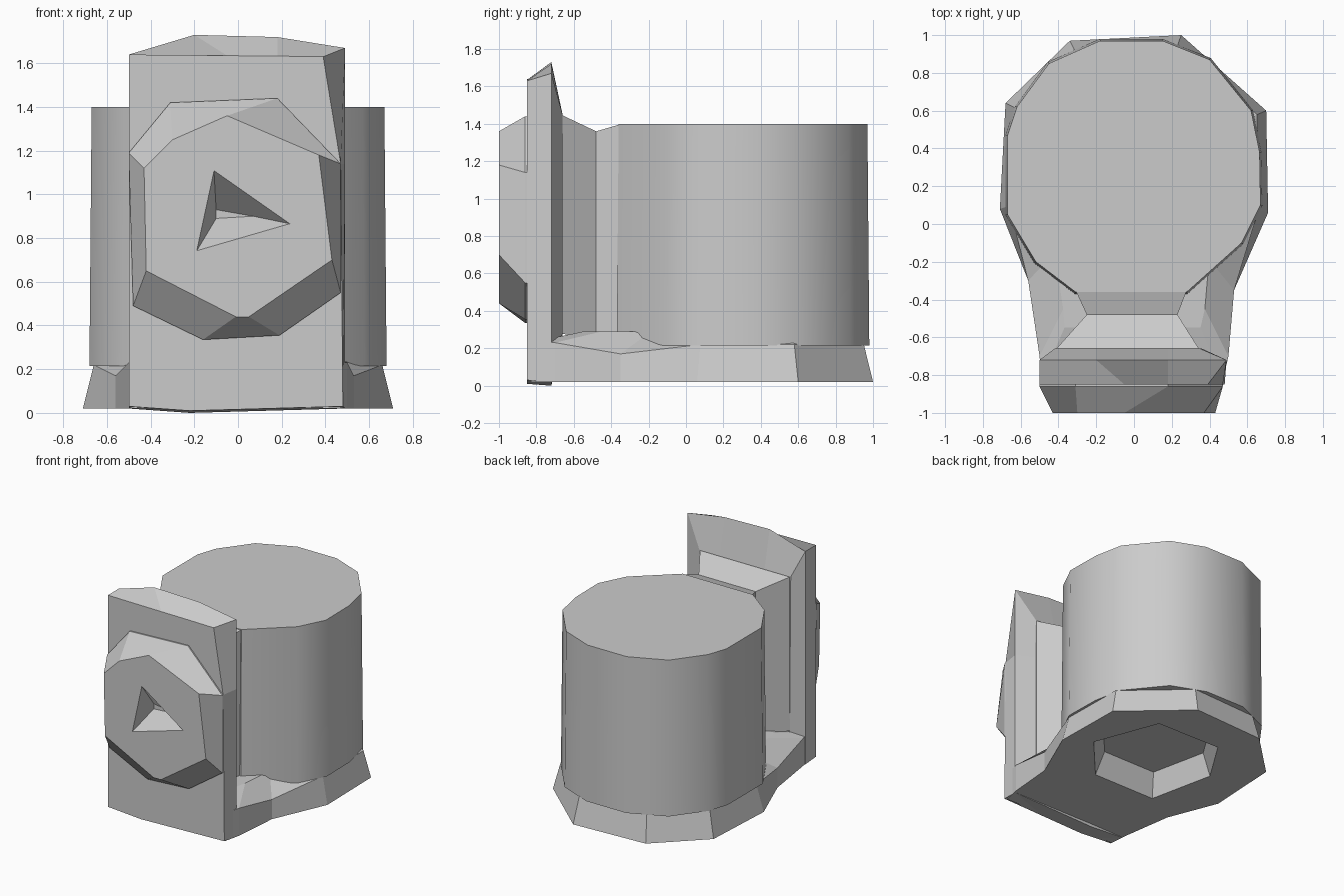
import bpy, bmesh, math

old = bpy.data.objects.get("Cube")
if old:
    bpy.data.objects.remove(old, do_unlink=True)

grey = bpy.data.materials.new("plain grey")
grey.use_nodes = True
tone = (0.6, 0.6, 0.6, 1)
grey.diffuse_color = tone
grey.node_tree.nodes["Principled BSDF"].inputs["Base Color"].default_value = tone


def loft(name, rings):
    """Closed solid through rings that have equal point counts."""
    bm = bmesh.new()
    loops = [[bm.verts.new(p) for p in ring] for ring in rings]
    n = len(loops[0])
    for a, b in zip(loops, loops[1:]):
        for i in range(n):
            j = (i + 1) % n
            bm.faces.new((a[i], a[j], b[j], b[i]))
    bm.faces.new(loops[0][::-1])
    bm.faces.new(loops[-1])
    bmesh.ops.recalc_face_normals(bm, faces=bm.faces)
    mesh = bpy.data.meshes.new(name)
    bm.to_mesh(mesh)
    bm.free()
    mesh.materials.append(grey)
    obj = bpy.data.objects.new(name, mesh)
    bpy.context.collection.objects.link(obj)
    return obj


def flat(points, z):
    return [(x, y, z) for x, y in points]


def upright(points, y):
    return [(x, y, z) for x, z in points]


def scaled(points, s, cx=0.0, cy=0.3):
    return [(cx + (x - cx) * s, cy + (y - cy) * s) for x, y in points]


def carve(target, cutter):
    mod = target.modifiers.new("recess", 'BOOLEAN')
    mod.operation = 'DIFFERENCE'
    mod.solver = 'EXACT'
    mod.object = cutter
    cutter.hide_render = True
    cutter.hide_set(True)


# Drum: many-sided body
drum_outline = [(0.28, -0.36), (0.57, -0.1), (0.67, 0.1), (0.665, 0.38),
                (0.62, 0.6), (0.4, 0.87), (0.15, 0.97), (-0.18, 0.97),
                (-0.45, 0.85), (-0.62, 0.62), (-0.67, 0.47), (-0.67, 0.05),
                (-0.52, -0.2), (-0.31, -0.36)]
drum = loft("drum", [flat(scaled(drum_outline, 1.015), 0.215),
                     flat(drum_outline, 1.4)])
bpy.ops.object.select_all(action='DESELECT')
bpy.context.view_layer.objects.active = drum
drum.select_set(True)
bpy.ops.object.shade_smooth_by_angle(angle=math.radians(31))
drum.select_set(False)

# Base: wide foot, tucked into the drum at the rear, a ledge at the front
base_outline = [(-0.49, -0.83), (-0.2, -0.83), (0.47, -0.83), (0.5, -0.7),
                (0.53, -0.35), (0.71, 0.06), (0.7, 0.6), (0.25, 1.0),
                (-0.34, 0.97), (-0.68, 0.64), (-0.71, 0.08), (-0.56, -0.3),
                (-0.5, -0.7)]
rim = [(x, y, 0.17 if y > -0.5 else 0.23) if y < 0
       else (x * 0.93, 0.3 + (y - 0.3) * 0.93, 0.22) for x, y in base_outline]
crown = [(x * 0.75, 0.3 + (y - 0.3) * 0.75, 0.29) for x, y in base_outline]
base = loft("base", [flat(base_outline, 0.02), rim, crown])

# Six-sided hollow underneath
hollow = [(0.53, 0.18), (0.34, 0.68), (-0.2, 0.69), (-0.42, 0.34),
          (-0.31, -0.17), (0.22, -0.17)]
carve(base, loft("hollow_cutter", [flat(scaled(hollow, 1.02), -0.02),
                                   flat(scaled(hollow, 0.85), 0.19)]))

# Neck joining the drum to the front plate
neck_rings = []
for y, left, right, low, top in [(-0.2, -0.31, 0.29, 0.2, 1.398),
                                 (-0.35, -0.31, 0.28, 0.2, 1.398),
                                 (-0.48, -0.25, 0.23, 0.24, 1.36),
                                 (-0.67, -0.42, 0.35, 0.28, 1.45)]:
    neck_rings.append(upright([(left, low), (right, low),
                               (right, top), (left, top)], y))
loft("neck", neck_rings)

# Front plate with a crowned top and sloping back border
front = [(-0.5, 0.03), (-0.22, 0.01), (0.48, 0.03), (0.47, 1.14),
         (0.39, 1.63), (-0.05, 1.635), (-0.5, 1.64)]
back = [(-0.5, 0.02), (-0.22, 0.0), (0.49, 0.02), (0.49, 1.14),
        (0.49, 1.67), (0.18, 1.72), (-0.2, 1.73), (-0.5, 1.64)]
front.insert(5, (0.18, 1.633))
border = [(-0.41, 0.25), (-0.22, 0.25), (0.36, 0.28), (0.36, 1.14),
          (0.35, 1.45), (0.18, 1.45), (-0.2, 1.45), (-0.42, 1.45)]
loft("front_plate", [upright(front, -0.85), upright(back, -0.72),
                     upright(border, -0.66)])

# Faceted boss on the plate
boss_foot = [(-0.5, 1.19), (-0.31, 1.42), (0.18, 1.44), (0.47, 1.14),
             (0.47, 0.55), (0.19, 0.355), (-0.16, 0.335), (-0.48, 0.49)]
boss_face = [(-0.43, 1.12), (-0.3, 1.25), (-0.05, 1.36), (0.37, 1.18),
             (0.43, 0.7), (0.05, 0.44), (-0.01, 0.44), (-0.42, 0.65)]
boss = loft("boss", [upright(boss_foot, -0.8), upright(boss_foot, -0.86),
                     upright(boss_face, -1.0)])

# Three-sided pit in the boss
pit_mouth = [(-0.11, 1.11), (0.24, 0.865), (-0.19, 0.74)]
pit_floor = [(-0.1, 0.93), (0.07, 0.9), (-0.1, 0.89)]
carve(boss, loft("pit_cutter", [upright(pit_mouth, -1.002),
                                upright(pit_floor, -0.87)]))
